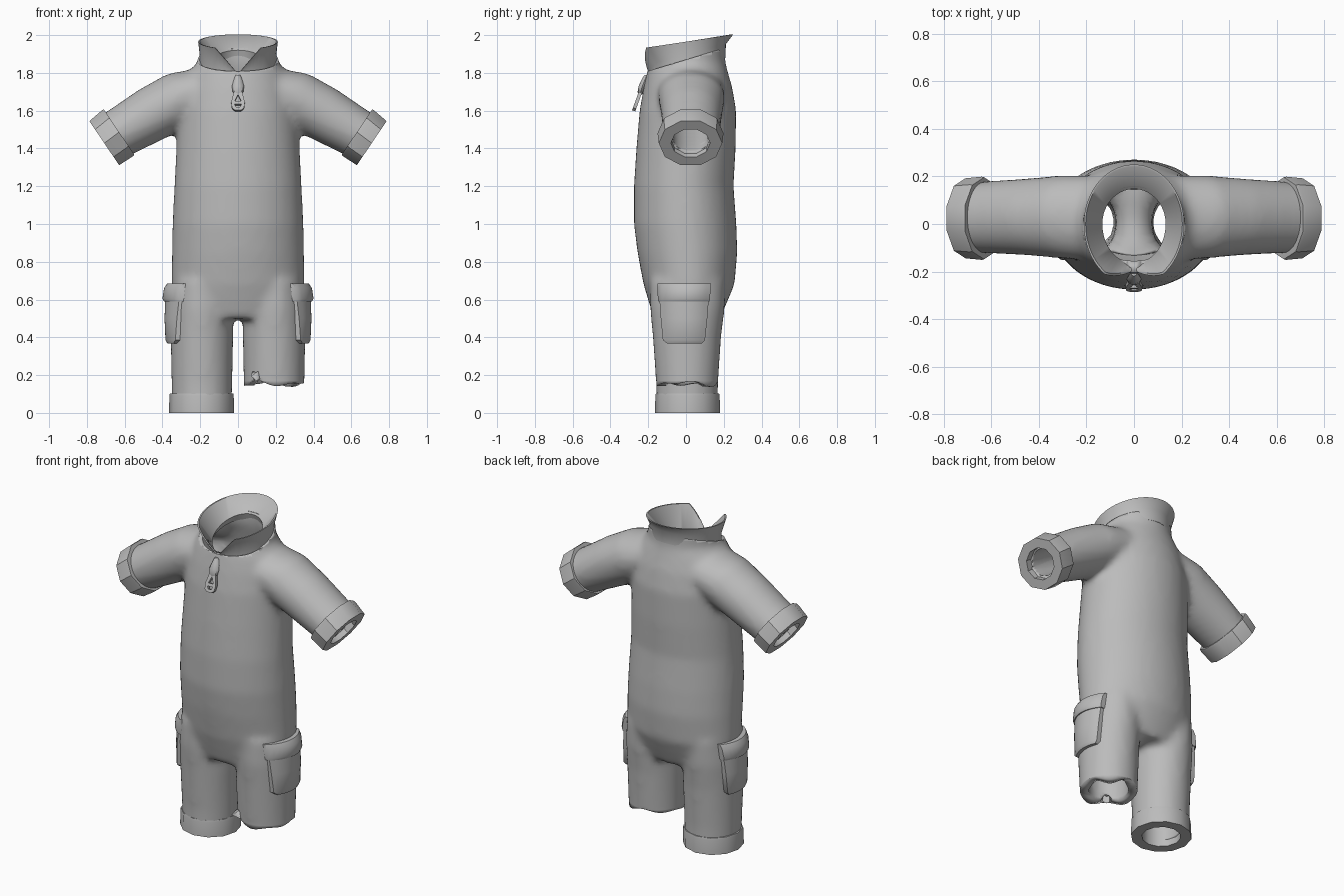
import bpy, bmesh, math
from mathutils import Vector

if "Cube" in bpy.data.objects:
    bpy.data.objects.remove(bpy.data.objects["Cube"])

fabric = bpy.data.materials.new("grey_fabric")
fabric.diffuse_color = (0.5, 0.5, 0.5, 1)
fabric.use_nodes = True
fabric.node_tree.nodes["Principled BSDF"].inputs["Base Color"].default_value = fabric.diffuse_color


def add_object(name, bm, angle=40, smooth=True):
    bmesh.ops.recalc_face_normals(bm, faces=bm.faces)
    mesh = bpy.data.meshes.new(name)
    bm.to_mesh(mesh)
    bm.free()
    mesh.materials.append(fabric)
    ob = bpy.data.objects.new(name, mesh)
    bpy.context.collection.objects.link(ob)
    if smooth:
        finish(ob, angle)
    return ob


def finish(ob, angle=40):
    bpy.ops.object.select_all(action='DESELECT')
    ob.select_set(True)
    bpy.context.view_layer.objects.active = ob
    bpy.ops.object.shade_smooth_by_angle(angle=math.radians(angle))


def oval(center, u, v, n):
    c, u, v = Vector(center), Vector(u), Vector(v)
    return [c + u * math.cos(2 * math.pi * i / n) + v * math.sin(2 * math.pi * i / n)
            for i in range(n)]


def loft(bm, rings, ringed=False):
    """Skin rings of points; ringed joins the last ring to the first, else cap the ends."""
    vs = [[bm.verts.new(p) for p in r] for r in rings]
    n, m = len(vs[0]), len(vs)
    for j in range(m if ringed else m - 1):
        a, b = vs[j], vs[(j + 1) % m]
        for i in range(n):
            bm.faces.new((a[i], a[(i + 1) % n], b[(i + 1) % n], b[i]))
    if not ringed:
        bm.faces.new(vs[0][::-1])
        bm.faces.new(vs[-1])


def level(z, cx, hx, front, back, n=40):
    return oval((cx, (front + back) / 2, z), (hx, 0, 0), (0, (back - front) / 2, 0), n)


# Body volumes: torso, legs and sleeves overlap before being fused
bm = bmesh.new()
torso = [(.50, .30, -.17, .18), (.58, .345, -.195, .215), (.68, .352, -.225, .257),
         (.85, .35, -.257, .272), (1.0, .347, -.276, .267), (1.2, .337, -.276, .252),
         (1.4, .327, -.263, .263), (1.6, .317, -.246, .266), (1.72, .29, -.225, .246),
         (1.80, .26, -.207, .223), (1.86, .213, -.192, .208), (2.05, .20, -.19, .207)]
loft(bm, [level(z, 0, hx, f, b) for z, hx, f, b in torso])
leg = [(-.05, .155, -.155, .168), (.15, .161, -.158, .17), (.4, .166, -.176, .186),
       (.55, .164, -.19, .205), (.7, .15, -.19, .21)]
sleeve = [(.10, 1.73, .12, -.16, .20), (.3, 1.665, .15, -.145, .205),
          (.45, 1.585, .147, -.132, .192), (.64, 1.475, .131, -.122, .178),
          (.80, 1.382, .128, -.12, .176)]
for s in (-1, 1):
    loft(bm, [level(z, s * .191, hx, f, b) for z, hx, f, b in leg])
    loft(bm, [oval((s * x, (f + b) / 2, z), (s * .5 * r, 0, .866 * r), (0, (b - f) / 2, 0), 32)
              for x, z, r, f, b in sleeve])
source = add_object("body_source", bm, smooth=False)
mod = source.modifiers.new("fuse", 'REMESH')
mod.mode, mod.voxel_size = 'VOXEL', .02
mod = source.modifiers.new("soften", 'SMOOTH')
mod.factor, mod.iterations = .5, 8
fused = bpy.data.meshes.new_from_object(
    source.evaluated_get(bpy.context.evaluated_depsgraph_get()))
bm = bmesh.new()
bm.from_mesh(fused)
bpy.data.objects.remove(source)


def trim(test, point, normal):
    faces = [f for f in bm.faces if test(f.calc_center_median())]
    geom = set(faces)
    for f in faces:
        geom.update(f.verts)
        geom.update(f.edges)
    bmesh.ops.bisect_plane(bm, geom=list(geom), plane_co=point, plane_no=normal,
                           clear_outer=True)


# Open the neck, sleeves and legs
NECK, SLOPE = 1.87, .3
trim(lambda c: c.z > 1.75 and abs(c.x) < .3, (0, 0, NECK), (0, -SLOPE, 1))
for s in (-1, 1):
    trim(lambda c: c.x * s > .5, (s * .68, 0, 1.452), (s * .866, 0, -.5))
trim(lambda c: c.x < 0 and c.z < .3, (0, 0, .04), (0, 0, -1))
trim(lambda c: c.x > 0 and c.z < .3, (0, 0, .155), (0, 0, -1))
# Uneven hem on the leg without a cuff
for v in bm.verts:
    if v.is_boundary and v.co.x > 0 and v.co.z < .2:
        a = math.atan2(v.co.y, v.co.x - .19)
        v.co.z += .009 * math.sin(3 * a + 2) + .008 * math.sin(5 * a)
body = add_object("romper_body", bm, smooth=False)
mod = body.modifiers.new("cloth", 'SOLIDIFY')
mod.thickness, mod.offset = .05, -1
finish(body, 50)

# Flared collar with a V opening at the front
bm = bmesh.new()
sections, N = [], 60
for i in range(N):
    a = 2 * math.pi * i / N
    off = min(a, 2 * math.pi - a)
    f = min(1, off / math.radians(36))
    sx, cy = math.sin(a), -math.cos(a)

    def spot(hx, front, back, z):
        y = cy * (front if cy < 0 else back)
        return Vector((hx * sx, y, z))

    base = NECK + SLOPE * cy * .2 - .02 * (1 - f)
    top = 1.93 + .07 * (cy * .25 + .2) / .45
    rim = base + .004 + (top - base) * f
    sections.append([
        spot(.203, .192, .209, base - .05),
        spot(.203, .192, .211, base + (rim - base) * .3),
        spot(.203 + .008 * f, .195 + .065 * f, .215 + .035 * f, rim),
        spot(.195 + .008 * f, .185 + .065 * f, .208 + .033 * f, rim),
        spot(.133, .165, .147, base - .01),
        spot(.15, .17, .16, base - .05)])
loft(bm, sections, True)
add_object("collar", bm, 50)


# Cuffs: thick faceted bands
def cuff(name, center, axis, u, v, depth, hole, n, grow):
    c, d, u, v = Vector(center), Vector(axis), Vector(u), Vector(v)
    prof = [(0, hole), (0, 1), (depth * .88, grow), (depth, grow * .985),
            (depth, .86), (depth, hole)]
    b = bmesh.new()
    loft(b, [oval(c - d * t, u * k, v * k, n) for t, k in prof], True)
    add_object(name, b, 34)


for s, side in ((-1, "right"), (1, "left")):
    cuff(side + "_sleeve_cuff", (s * .708, .024, 1.428), (s * .8, 0, -.6),
         (0, .168, 0), (s * .56 * .148, 0, .83 * .148), .098, .62, 10, 1.04)
cuff("leg_cuff", (-.193, .008, 0), (0, 0, -1), (.172, 0, 0), (0, .172, 0), .102, .64, 12, .99)


# Cargo pockets wrapped around the outer legs
def patch(name, s, rows, cols=14):
    """rows: (z, front y, back y, lift off the leg)"""
    b = bmesh.new()
    grid = []
    for z, f, k, lift in rows:
        line = []
        for i in range(cols + 1):
            t = min(1, max(0, (i - 1) / (cols - 2)))
            y = f + (k - f) * t
            edge = i in (0, cols)
            q = math.sqrt(max(.05, 1 - ((y - .005) / .186) ** 2))
            d = -.03 if edge else lift
            line.append(b.verts.new((s * (.19 + (.166 + d) * q), y * (1 + .12 * d), z)))
        grid.append(line)
    for p, q in zip(grid, grid[1:]):
        for i in range(cols):
            b.faces.new((p[i], p[i + 1], q[i + 1], q[i]))
    edges = [e for e in b.edges if e.is_boundary]
    bmesh.ops.holes_fill(b, edges=edges, sides=0)
    add_object(name, b, 40)


for s, side in ((-1, "right"), (1, "left")):
    patch(side + "_pocket", s, [(.368, -.10, .085, -.03), (.368, -.10, .085, .018),
                                (.385, -.122, .10, .028), (.50, -.133, .112, .033),
                                (.63, -.142, .122, .028), (.63, -.142, .122, -.03)])
    patch(side + "_pocket_flap", s, [(.59, -.146, .124, -.03), (.59, -.146, .124, .036),
                                     (.605, -.148, .126, .044), (.66, -.151, .13, .036),
                                     (.686, -.151, .132, .018), (.686, -.151, .132, -.03)])

# Zip slider at the bottom of the V
bm = bmesh.new()
loft(bm, [oval((0, y, z), (hx, 0, 0), (0, hy, 0), 8) for z, hx, hy, y in
          [(1.685, .012, .010, -.243), (1.70, .028, .016, -.240), (1.73, .032, .02, -.231),
           (1.765, .022, .018, -.217), (1.79, .012, .012, -.207)]])
add_object("zip_slider", bm, 40)

# Zip pull tab with a triangular hole and a slot
outline = [(-.02, .056), (.02, .056), (.036, -.01), (.032, -.042), (.016, -.056),
           (-.016, -.056), (-.032, -.042), (-.036, -.01)]
triangle = [(-.017, -.004), (.017, -.004), (0, .034)]
slot = [(-.018, -.022), (.018, -.022), (.010, -.038), (-.010, -.038)]
curve = bpy.data.curves.new("pull_outline", 'CURVE')
curve.dimensions, curve.fill_mode, curve.extrude = '2D', 'BOTH', .009
for pts in (outline, triangle, slot):
    sp = curve.splines.new('POLY')
    sp.points.add(len(pts) - 1)
    for p, (x, y) in zip(sp.points, pts):
        p.co = (x, y, 0, 1)
    sp.use_cyclic_u = True
shape = bpy.data.objects.new("pull_shape", curve)
bpy.context.collection.objects.link(shape)
tab = bpy.data.meshes.new_from_object(
    shape.evaluated_get(bpy.context.evaluated_depsgraph_get()))
bpy.data.objects.remove(shape)
bm = bmesh.new()
bm.from_mesh(tab)
bmesh.ops.remove_doubles(bm, verts=bm.verts, dist=1e-5)
pull = add_object("zip_pull", bm, 30)
pull.rotation_euler = (math.radians(70), 0, 0)
pull.location = (0, -.258, 1.652)
